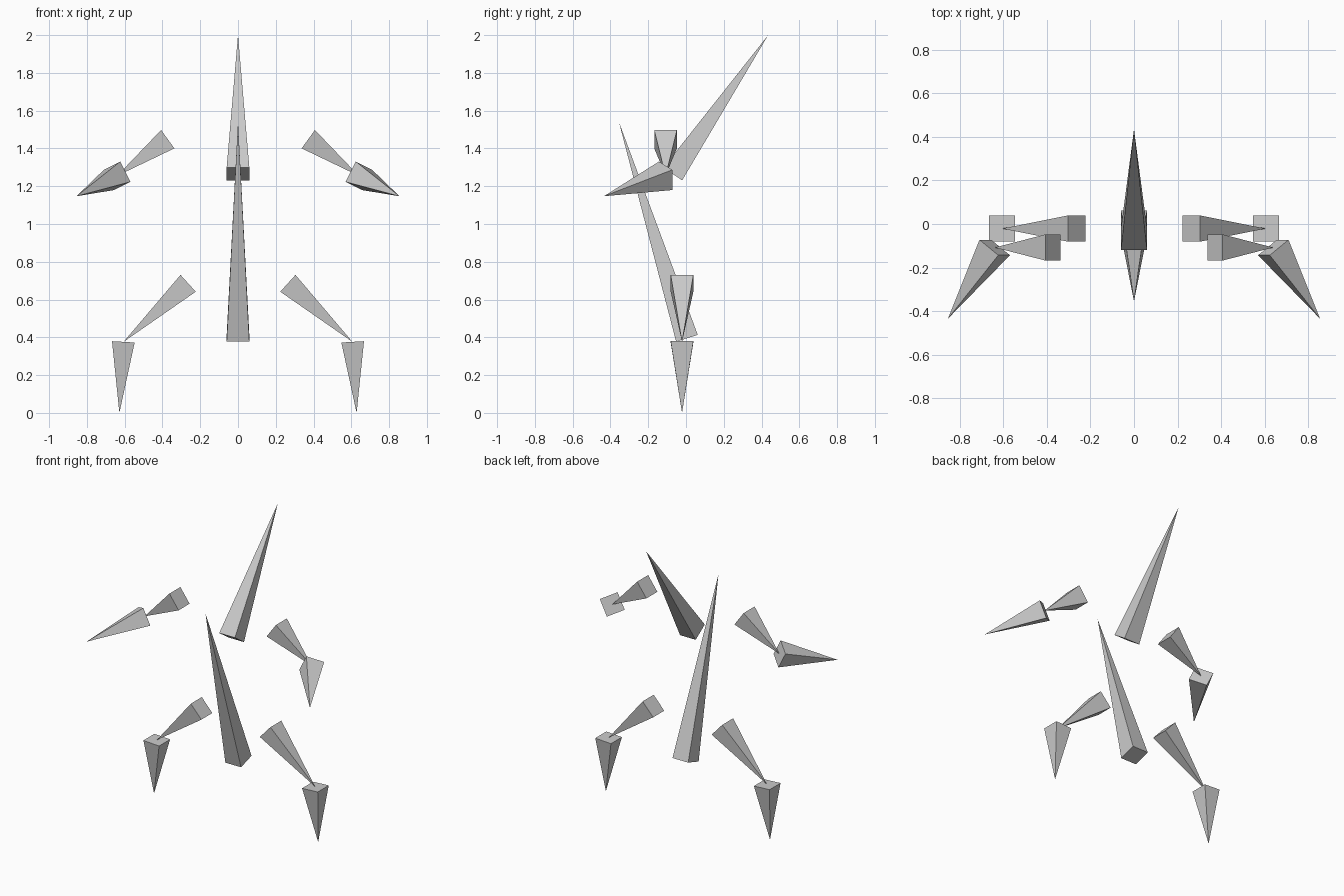
import bpy
from math import atan2, asin, radians, sqrt
from mathutils import Matrix, Vector

if "Cube" in bpy.data.objects:
    bpy.data.objects.remove(bpy.data.objects["Cube"])

WIDTH = 0.12  # side of every square spike base


def spike(name, base, tip):
    """Four-sided spike running from the centre of its base to its tip."""
    base, tip = Vector(base), Vector(tip)
    axis = tip - base
    d = axis.normalized()
    # tilt about x first, then swing about y
    rot = Matrix.Rotation(atan2(d.x, d.z), 4, 'Y') @ Matrix.Rotation(asin(-d.y), 4, 'X')
    bpy.ops.mesh.primitive_cone_add(vertices=4, radius1=WIDTH / sqrt(2), radius2=0,
                                    depth=axis.length)
    ob = bpy.context.object
    ob.name = name
    # square the base to the axes and move it to the origin
    ob.data.transform(Matrix.Translation((0, 0, axis.length / 2))
                      @ Matrix.Rotation(radians(45), 4, 'Z'))
    ob.matrix_world = Matrix.Translation(base) @ rot
    return ob


# Centre parts
spike("torso", (0, 0.005, 0.395), (0, -0.355, 1.54))
spike("head", (0, -0.07, 1.265), (0, 0.435, 2.0))

# Paired limbs, given for the +x side
limbs = {
    "upper_arm": ((0.372, -0.108, 1.449), (0.64, -0.108, 1.255)),
    "forearm": ((0.64, -0.108, 1.255), (0.855, -0.435, 1.147)),
    "thigh": ((0.264, -0.021, 0.686), (0.606, -0.021, 0.376)),
    "shin": ((0.607, -0.021, 0.376), (0.628, -0.021, 0.0)),
}
for part, (base, tip) in limbs.items():
    for side, s in (("left", 1), ("right", -1)):
        spike(f"{part}_{side}", (s * base[0], *base[1:]), (s * tip[0], *tip[1:]))
